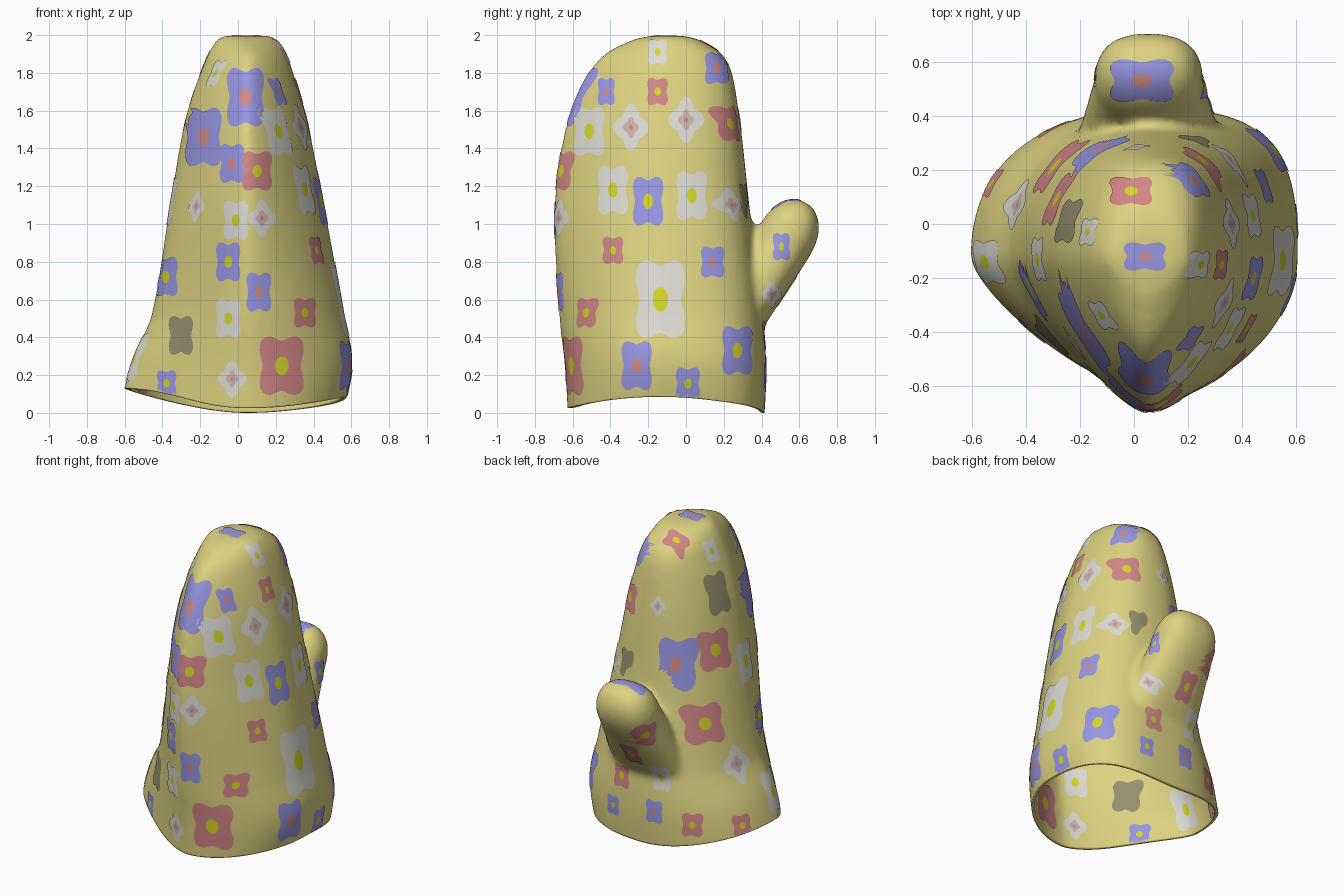
import bpy, bmesh, math, random
from mathutils import Vector
from mathutils.bvhtree import BVHTree

if "Cube" in bpy.data.objects:
    bpy.data.objects.remove(bpy.data.objects["Cube"])

random.seed(7)
WALL = 0.02
CX, CY = 0.05, -0.13


def material(name, *rgb):
    m = bpy.data.materials.new(name)
    m.diffuse_color = (*rgb, 1)
    m.use_nodes = True
    m.node_tree.nodes["Principled BSDF"].inputs["Base Color"].default_value = m.diffuse_color
    return m


MATS = [material("cloth_yellow", .73, .65, .22), material("blue", .31, .31, .78),
        material("pink", .65, .24, .24), material("white", .72, .72, .66),
        material("grey", .30, .28, .16), material("bright_yellow", .66, .68, .02),
        material("salmon", .63, .26, .26), material("pale_pink", .62, .46, .45)]
NAMES = [m.name for m in MATS]


def add_object(name, bm, mats):
    mesh = bpy.data.meshes.new(name)
    bm.to_mesh(mesh)
    bm.free()
    ob = bpy.data.objects.new(name, mesh)
    bpy.context.collection.objects.link(ob)
    for m in mats:
        mesh.materials.append(m)
    return ob


def superpoint(a, right, left, front, back, powers):
    """Point on a four-quadrant superellipse; powers are BR, BL, FL, FR."""
    c, s = math.cos(a), math.sin(a)
    p = powers[int(a / (math.pi / 2)) % 4]
    r = (abs(c) ** p + abs(s) ** p) ** (-1 / p)
    return (c * r * (right if c > 0 else left), s * r * (back if s > 0 else front))


def loft(bm, rings):
    """Skin a list of closed point rings and cap both ends."""
    vs = [[bm.verts.new(p) for p in ring] for ring in rings]
    n = len(vs[0])
    for a, b in zip(vs, vs[1:]):
        for i in range(n):
            bm.faces.new((a[i], a[(i + 1) % n], b[(i + 1) % n], b[i]))
    bm.faces.new(vs[0][::-1])
    bm.faces.new(vs[-1])


def catmull(rows, steps):
    out = []
    for i in range(len(rows) - 1):
        q = [rows[max(0, min(len(rows) - 1, i + k))] for k in (-1, 0, 1, 2)]
        for s in range(steps):
            t = s / steps
            out.append([.5 * (2 * b + (c - a) * t + (2 * a - 5 * b + 4 * c - d) * t * t
                              + (3 * b - a - 3 * c + d) * t ** 3) for a, b, c, d in zip(*q)])
    out.append(list(rows[-1]))
    return out


ANGLES = [2 * math.pi * i / 96 for i in range(96)]

# Hand pocket profile: z, left x, right x, front y, back y
HAND = [(-.2, -.64, .53, -.62, .4), (.2, -.56, .605, -.64, .425), (.55, -.45, .555, -.675, .4),
        (1.1, -.36, .455, -.7, .335), (1.55, -.28, .365, -.63, .285),
        (1.85, -.18, .275, -.485, .225), (1.965, -.12, .215, -.31, .09), (1.997, -.08, .17, -.18, -.02)]
bm = bmesh.new()
rings = []
for z, xl, xr, yf, yb in catmull(HAND, 8):
    # sides grow squarer toward the cuff
    low = max(0, min(1, 1 - z / 1.2))
    powers = (2.6 + .6 * low, 2.0 + .3 * low, 1.35, 1.45 + .45 * low)
    pts = [superpoint(a, xr - CX, CX - xl, CY - yf, yb - CY, powers) for a in ANGLES]
    rings.append([(CX + x, CY + y, z) for x, y in pts])
loft(bm, rings)

# Thumb pocket: a tapering tube along a slanted axis with a round tip
axis, across = Vector((0, .47, .883)), Vector((0, .883, -.47))
rings = []
for i in range(31):
    d = .84 * math.sin(i / 30 * math.pi / 2)
    t = min(1, d / .6)
    cap = math.sqrt(max(.01, 1 - (max(0, d - .64) / .205) ** 2))
    rx, rn = (.29 - .09 * t) * cap ** .7, (.12 + .035 * t) * cap
    centre = Vector((.055, .22, .38)) + axis * d + across * .018 * t
    pts = [superpoint(a, rx, rx, rn, rn, (2.4,) * 4) for a in ANGLES]
    rings.append([centre + Vector((u, 0, 0)) - across * v for u, v in pts])
loft(bm, rings)
bmesh.ops.recalc_face_normals(bm, faces=bm.faces)
mitt = add_object("mitt", bm, MATS[:1])


def bake(ob):
    dg = bpy.context.evaluated_depsgraph_get()
    new = bpy.data.meshes.new_from_object(ob.evaluated_get(dg))
    ob.modifiers.clear()
    ob.data = new


# Fuse the pockets and soften the seams
m = mitt.modifiers.new("fuse", 'REMESH')
m.mode, m.voxel_size = 'VOXEL', .02
m = mitt.modifiers.new("soften", 'SMOOTH')
m.factor, m.iterations = .5, 10
bake(mitt)

# Open the cuff and give it a wavy rim
bm = bmesh.new()
bm.from_mesh(mitt.data)
bmesh.ops.bisect_plane(bm, geom=bm.verts[:] + bm.edges[:] + bm.faces[:], dist=1e-5,
                       plane_co=(0, 0, 0), plane_no=(0, 0, 1), clear_inner=True)
for v in bm.verts:
    if v.co.z < .5:
        u = Vector((v.co.x - CX, v.co.y - CY)).normalized()
        lift = (.13 if u.x < 0 else .085) * u.x ** 2 + (.025 * u.y ** 2 if u.y < 0 else 0)
        v.co.z += lift * (1 - v.co.z / .5)
bm.normal_update()
bm.to_mesh(mitt.data)
tree = BVHTree.FromBMesh(bm)
spots = [(v.co.copy(), v.normal.copy()) for v in bm.verts if v.co.z > .15]
bm.free()
m = mitt.modifiers.new("wall", 'SOLIDIFY')
m.thickness, m.offset = WALL, -1
bake(mitt)
for p in mitt.data.polygons:
    p.use_smooth = True

# Projection frames: side name -> (right, up, ray direction)
X, Y, Z = Vector((1, 0, 0)), Vector((0, 1, 0)), Vector((0, 0, 1))
SIDES = {"front": (X, Z, Y), "right": (Y, Z, -X), "top": (X, Y, -Z),
         "left": (Y, Z, X), "back": (X, Z, -Y)}
KINDS = {"blue": ("blue", "salmon"), "blue_gold": ("blue", "bright_yellow"),
         "pink": ("pink", "bright_yellow"), "white": ("white", "bright_yellow"),
         "pale": ("white", "pale_pink"), "grey": ("grey", "grey")}
RADII = [.12, .25, .45, .65, .83, 1]
SEG = 40
placed = []


def flower(bm, side, kind, u, v, w, h):
    """Thin four-petal plate laid on the cloth, with a copy on the inner wall near the cuff."""
    right, up, ray = SIDES[side]
    petal, core = (NAMES.index(n) for n in KINDS[kind])
    phase, stretch = (0, .5) if kind == "pale" else (math.pi / 4, .65)

    def hit(du, dv):
        co, no, _, dist = tree.ray_cast(right * (u + du) + up * (v + dv) - ray * 3, ray)
        return (co, no, dist) if co else None

    mid = hit(0, 0)
    if not mid:
        return
    placed.append((mid[0], h))
    grid = [[mid] * SEG]
    for f in RADII:
        row = []
        for i in range(SEG):
            a = 2 * math.pi * i / SEG
            shape = 1 if f < .3 else .84 + .16 * math.cos(4 * (a - phase))
            r = f * shape * stretch
            p = hit(r * w * math.cos(a), r * h * math.sin(a))
            # leave out petals that would jump across a gap
            prev = grid[-1][i]
            row.append(p if p and prev and (p[0] - prev[0]).length < .08 else None)
        grid.append(row)
    inner = mid[0].z < .75 and mid[0].y < .45
    for off in ([.004, -WALL - .004] if inner else [.004]):
        vs = [[bm.verts.new(p[0] + p[1] * off) if p else None for p in row] for row in grid[1:]]
        c = bm.verts.new(mid[0] + mid[1] * off)
        for k in range(len(RADII)):
            for i in range(SEG):
                j = (i + 1) % SEG
                face = [c, vs[0][i], vs[0][j]] if k == 0 else [vs[k - 1][i], vs[k][i], vs[k][j], vs[k - 1][j]]
                if None in face or (face[-1].co - face[-2].co).length > .08:
                    continue
                face = bm.faces.new(face)
                face.smooth = True
                face.material_index = core if k < (3 if kind == "pale" else 2) else petal
                if kind == "pale" and k == 0:
                    face.material_index = NAMES.index("salmon")
                face.normal_update()
                if face.normal.dot(ray) * off > 0:
                    face.normal_flip()


# Main printed flowers, grouped by side and height: kind, horizontal, vertical
GROUPS = {
    ("front", .3): [("blue", -.18, 1.46), ("blue", .04, 1.67), ("pink", .23, .25)],
    ("front", .2): [("blue", -.03, 1.32), ("pink", .1, 1.28), ("white", -.01, 1.02),
                    ("pale", .125, 1.03), ("white", -.05, .5), ("grey", -.3, .41),
                    ("pale", -.03, .18), ("blue_gold", -.38, .72), ("blue", .11, .64),
                    ("blue_gold", -.05, .8)],
    ("right", .25): [("pale", 0, 1.55), ("pale", -.29, 1.51), ("white", -.385, 1.18),
                     ("white", .03, 1.15), ("blue_gold", -.2, 1.12), ("white", -.51, 1.49),
                     ("blue", -.26, .25), ("blue_gold", .27, .33)],
    ("right", .4): [("white", -.135, .6)],
    ("right", .14): [("blue", -.42, 1.7), ("pink", -.15, 1.7), ("pink", -.385, .86),
                     ("blue_gold", .505, .88)],
    ("left", .25): [("pink", .21, .81), ("grey", .01, 1.6), ("pale", .07, .52),
                    ("white", -.13, 1.12), ("pink", .09, 1.26), ("white", -.14, .29)],
    ("back", .33): [("blue", -.12, 1.19)],
    ("back", .18): [("pink", .25, 1.53), ("grey", .22, 1.12), ("pale", .35, 1.1), ("white", -.1, .47)],
    ("top", .15): [("blue", .03, .53)],
    ("top", .1): [("pink", -.01, .12), ("blue", .04, -.12)]}
bm = bmesh.new()
for (side, h), items in GROUPS.items():
    for kind, u, v in items:
        aspect = 1.5 if side == "top" else .75 if kind in ("pale", "pink") else .62
        flower(bm, side, kind, u, v, h * aspect, h)

# Smaller flowers scattered evenly over the remaining cloth
MIX = ["blue", "pink", "white", "blue_gold", "pink", "pale"]
random.shuffle(spots)
for co, no in spots:
    size = random.uniform(.12, .17)
    if len(placed) >= 58:
        break
    if any((co - c).length < .1 + .5 * (s + size) * .85 for c, s in placed):
        continue
    side = "top" if no.z > .75 else max(("front", "right", "left", "back"),
                                        key=lambda s: -no.dot(SIDES[s][2]))
    right, up, ray = SIDES[side]
    first = tree.ray_cast(co - ray * co.dot(ray) - ray * 3, ray)[0]
    if first and (first - co).length < .05 and no.dot(ray) < -.5:
        flower(bm, side, MIX[len(placed) % len(MIX)], co.dot(right), co.dot(up), size * .75, size)
add_object("printed_flowers", bm, MATS)
